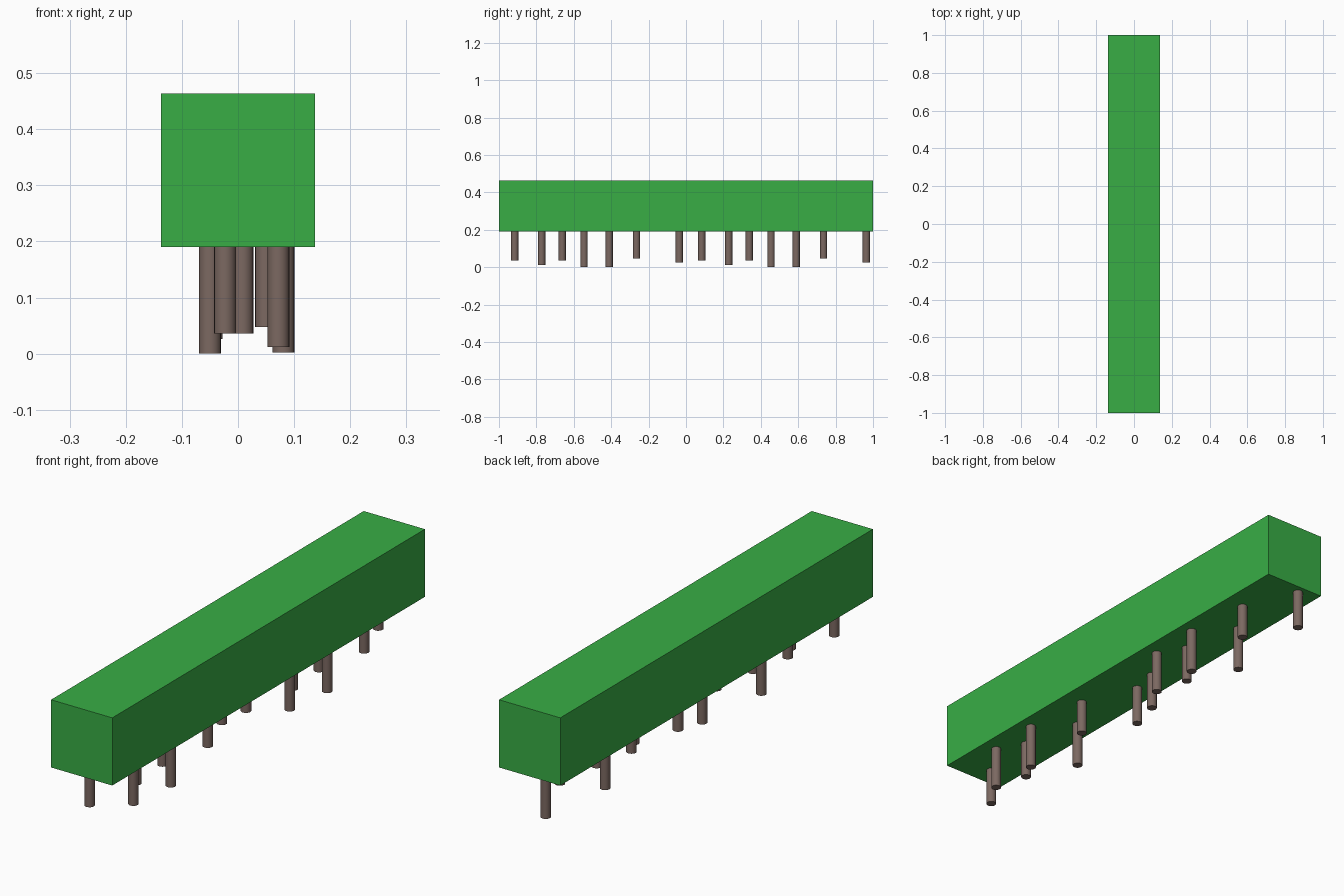
import bpy

if "Cube" in bpy.data.objects:
    bpy.data.objects.remove(bpy.data.objects["Cube"])

HALF_WIDTH = 0.137
HEDGE_BOTTOM, HEDGE_TOP = 0.19, 0.464
STEM_RADIUS = 0.0195


def material(name, color):
    mat = bpy.data.materials.new(name)
    mat.diffuse_color = color
    mat.use_nodes = True
    mat.node_tree.nodes["Principled BSDF"].inputs["Base Color"].default_value = mat.diffuse_color
    return mat


leaf_green = material("leaf_green", (0.04, 0.42, 0.06, 1))
bark_brown = material("bark_brown", (0.2, 0.14, 0.12, 1))

# Clipped hedge body
bpy.ops.mesh.primitive_cube_add(size=1, location=(0, 0, (HEDGE_BOTTOM + HEDGE_TOP) / 2))
hedge = bpy.context.object
hedge.name = "hedge_body"
hedge.scale = (2 * HALF_WIDTH, 2, HEDGE_TOP - HEDGE_BOTTOM)
bpy.ops.object.transform_apply(location=False, rotation=False, scale=True)
hedge.data.materials.append(leaf_green)


def add_stem(name, x, y, bottom):
    top = HEDGE_BOTTOM + 0.01  # slightly embedded in the hedge
    bpy.ops.mesh.primitive_cylinder_add(
        vertices=20, radius=STEM_RADIUS, depth=top - bottom,
        location=(x, y, (top + bottom) / 2))
    stem = bpy.context.object
    stem.name = name
    stem.data.materials.append(bark_brown)
    bpy.ops.object.shade_smooth_by_angle()


# Stems of one hedge section (x, y, bottom z), repeated for both halves
section_stems = [
    (-0.023, -0.916, 0.036),
    (0.072, -0.772, 0.012),
    (0.008, -0.662, 0.036),
    (0.081, -0.545, 0.002),
    (-0.050, -0.411, 0.0),
    (0.050, -0.265, 0.047),
    (-0.047, -0.036, 0.026),
]
for half, offset in (("front", 0), ("back", 1)):
    for i, (x, y, bottom) in enumerate(section_stems, 1):
        add_stem(f"{half}_stem_{i}", x, y + offset, bottom)
